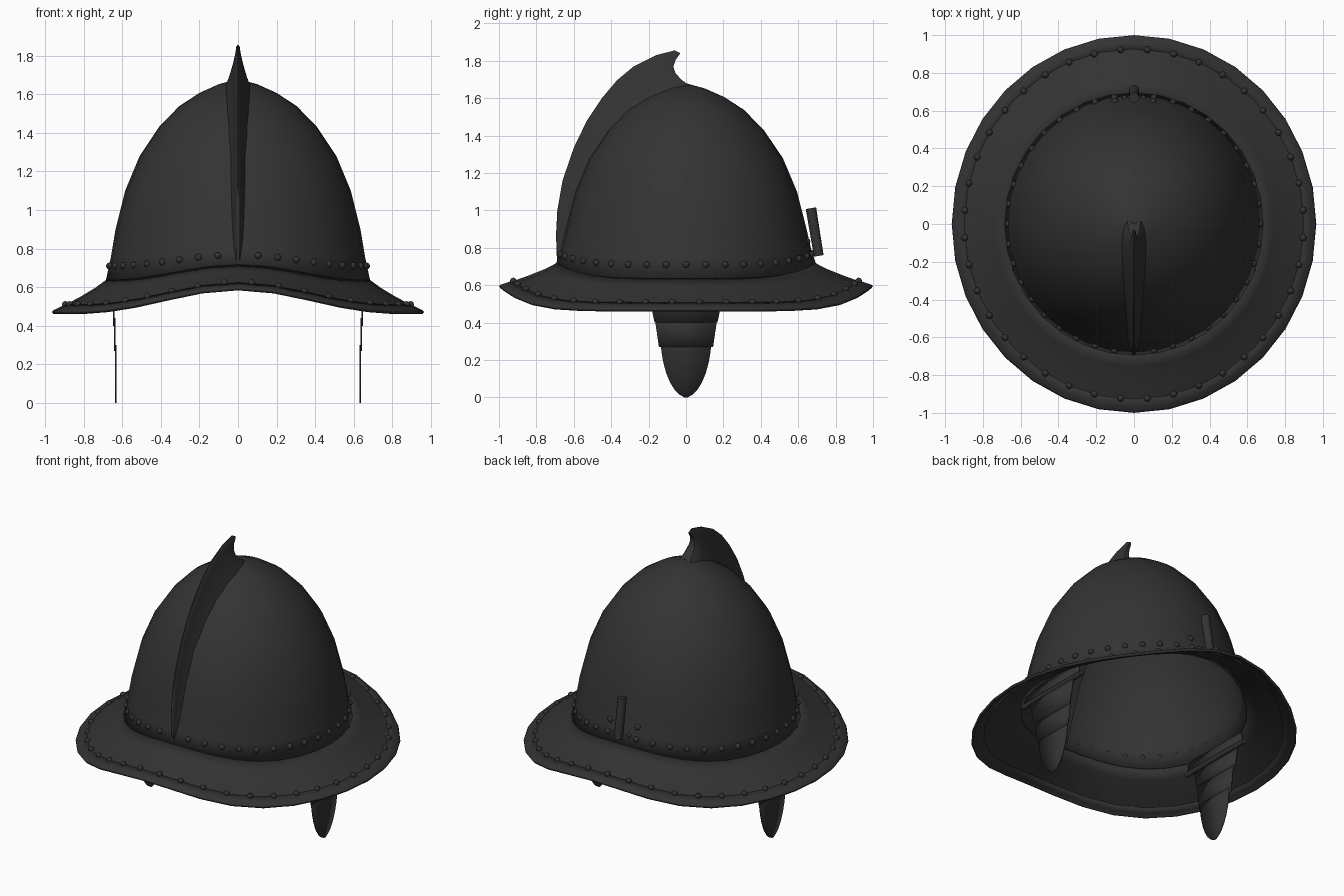
import bpy, bmesh, math
from mathutils import Vector, Matrix

if "Cube" in bpy.data.objects:
    bpy.data.objects.remove(bpy.data.objects["Cube"])

steel = bpy.data.materials.new("dark steel")
steel.diffuse_color = (0.033, 0.033, 0.033, 1)
steel.use_nodes = True
steel.node_tree.nodes["Principled BSDF"].inputs["Base Color"].default_value = steel.diffuse_color


def finish(name, bm, thick=0, offset=-1, angle=35, recalc=True):
    if recalc:
        bmesh.ops.recalc_face_normals(bm, faces=bm.faces)
    me = bpy.data.meshes.new(name)
    bm.to_mesh(me)
    bm.free()
    me.materials.append(steel)
    ob = bpy.data.objects.new(name, me)
    bpy.context.collection.objects.link(ob)
    if thick:
        m = ob.modifiers.new("thickness", 'SOLIDIFY')
        m.thickness, m.offset = thick, offset
    bpy.ops.object.select_all(action='DESELECT')
    ob.select_set(True)
    bpy.context.view_layer.objects.active = ob
    bpy.ops.object.shade_smooth_by_angle(angle=math.radians(angle))
    return ob


def place(r, z, lift, a):
    # point on the shell: stretched in y, raised towards front and back
    t = min(max((r - 0.685) / 0.28, 0), 1)
    s = abs(math.sin(a))
    return Vector((r * math.cos(a), r * math.sin(a) * (1.015 + 0.021 * t),
                   z + lift * s ** (5 + 2 * t)))


def lathe(name, profile, thick, n=32):
    bm = bmesh.new()
    rings = []
    for r, z, lift in profile:
        if r == 0:
            rings.append([bm.verts.new((0, 0, z))] * n)
        else:
            rings.append([bm.verts.new(place(r, z, lift, 2 * math.pi * i / n)) for i in range(n)])
    for p, q in zip(rings, rings[1:]):
        for i in range(n):
            j = (i + 1) % n
            f = [p[i], q[i], q[j]] + ([p[j]] if p[j] is not p[i] else [])
            bm.faces.new(f)
    return finish(name, bm, thick, recalc=False)


# bowl, brim and the raised band round the brim edge
lathe("bowl", [(0, 1.68, 0), (0.1, 1.652, 0), (0.2, 1.607, 0), (0.305, 1.538, 0), (0.41, 1.43, 0),
               (0.51, 1.28, 0), (0.585, 1.1, 0), (0.635, 0.9, 0), (0.66, 0.75, 0.04),
               (0.685, 0.635, 0.08)], 0.012)
lathe("brim", [(0.683, 0.638, 0.08), (0.74, 0.597, 0.09), (0.82, 0.549, 0.103),
               (0.9, 0.506, 0.115), (0.963, 0.472, 0.125)], 0.012)
lathe("brim_edge_band", [(0.9, 0.509, 0.115), (0.935, 0.491, 0.12), (0.958, 0.479, 0.124),
                         (0.965, 0.471, 0.125)], 0.017)


def add_rivet(bm, p, r):
    bmesh.ops.create_uvsphere(bm, u_segments=10, v_segments=6, radius=r,
                              matrix=Matrix.Translation(p))


# rows of rivets
bm = bmesh.new()
for i in range(40):
    a = math.radians(9 * i)
    if i not in (10, 30):
        add_rivet(bm, place(0.667, 0.71, 0.057, a), 0.018)
    add_rivet(bm, place(0.898, 0.51, 0.115, a + math.radians(4.5)), 0.018)
finish("rivets", bm, angle=60)

# crest: ridge point (y, z), foot point (y, z), foot half width, backward bend
stations = [(-0.69, 0.73, -0.66, 0.73, 0.02, 0), (-0.695, 0.87, -0.63, 0.86, 0.03, 0),
            (-0.688, 1.0, -0.60, 0.97, 0.035, 0), (-0.66, 1.16, -0.56, 1.1, 0.04, 0),
            (-0.6, 1.335, -0.49, 1.24, 0.045, 0), (-0.53, 1.48, -0.42, 1.37, 0.05, 0),
            (-0.45, 1.6, -0.33, 1.48, 0.055, 0), (-0.37, 1.695, -0.25, 1.55, 0.058, 0),
            (-0.28, 1.77, -0.17, 1.6, 0.06, 0), (-0.16, 1.83, -0.09, 1.635, 0.06, -0.01),
            (-0.06, 1.856, -0.02, 1.655, 0.05, -0.04), (-0.03, 1.84, 0.03, 1.66, 0.03, -0.065)]
bm = bmesh.new()
sections = []
for ty, tz, by, bz, w, bend in stations:
    def pt(t, side):
        hw = 0.008 + w * (1 - t) ** 1.4
        return (side * hw * (0.4 if t == 1 else 1),
                by + (ty - by) * t + bend * math.sin(math.pi * t), bz + (tz - bz) * t)
    ts = [0, 0.2, 0.4, 0.6, 0.8, 0.95, 1]
    sections.append([bm.verts.new(pt(t, -1)) for t in ts] +
                    [bm.verts.new(pt(t, 1)) for t in reversed(ts)])
n = len(sections[0])
for p, q in zip(sections, sections[1:]):
    for i in range(n):
        j = (i + 1) % n
        bm.faces.new((p[i], p[j], q[j], q[i]))
for s in (sections[0], sections[-1]):
    for i in range(n // 2 - 1):
        bm.faces.new((s[i], s[i + 1], s[n - 2 - i], s[n - 1 - i]))
finish("crest", bm, angle=40)


def rod(name, a, b, r1, r2, sides=12):
    a, b = Vector(a), Vector(b)
    bm = bmesh.new()
    rot = (b - a).to_track_quat('Z', 'Y').to_matrix().to_4x4()
    bmesh.ops.create_cone(bm, cap_ends=True, segments=sides, radius1=r1, radius2=r2,
                          depth=(b - a).length, matrix=Matrix.Translation((a + b) / 2) @ rot)
    return finish(name, bm)


# plume holder at the back with its fixing rivets
rod("plume_holder", (0, 0.71, 0.757), (0, 0.668, 1.012), 0.026, 0.028)
bm = bmesh.new()
for s in (-1, 1):
    add_rivet(bm, (s * 0.1, 0.645, 0.835), 0.02)
    add_rivet(bm, (s * 0.05, 0.668, 0.775), 0.015)
finish("plume_holder_rivets", bm, angle=60)


def plate(name, x, outline):
    # thin upright plate, symmetric in y, from (z, half width) rows
    bm = bmesh.new()
    rows = [(bm.verts.new((x, -w, z)), bm.verts.new((x, w, z))) for z, w in outline]
    for p, q in zip(rows, rows[1:]):
        bm.faces.new((p[0], p[1], q[1], q[0]))
    return finish(name, bm, 0.008, 0)


# cheek flaps: hinge, mounting plate and three overlapping lames per side
for side, label in ((-1, "left"), (1, "right")):
    rod(label + "_hinge", (side * 0.638, -0.27, 0.565), (side * 0.638, 0.27, 0.565), 0.017, 0.017)
    plate(label + "_hinge_plate", side * 0.638, [(0.64, 0.25), (0.56, 0.25)])
    plate(label + "_upper_lame", side * 0.644, [(0.57, 0.205), (0.48, 0.185), (0.4, 0.168)])
    plate(label + "_middle_lame", side * 0.638, [(0.44, 0.17), (0.34, 0.155), (0.27, 0.145)])
    plate(label + "_lower_lame", side * 0.633,
          [(0.3, 0.135), (0.25, 0.132), (0.19, 0.122), (0.13, 0.106), (0.08, 0.085),
           (0.04, 0.06), (0.015, 0.035), (0.0, 0.008)])
